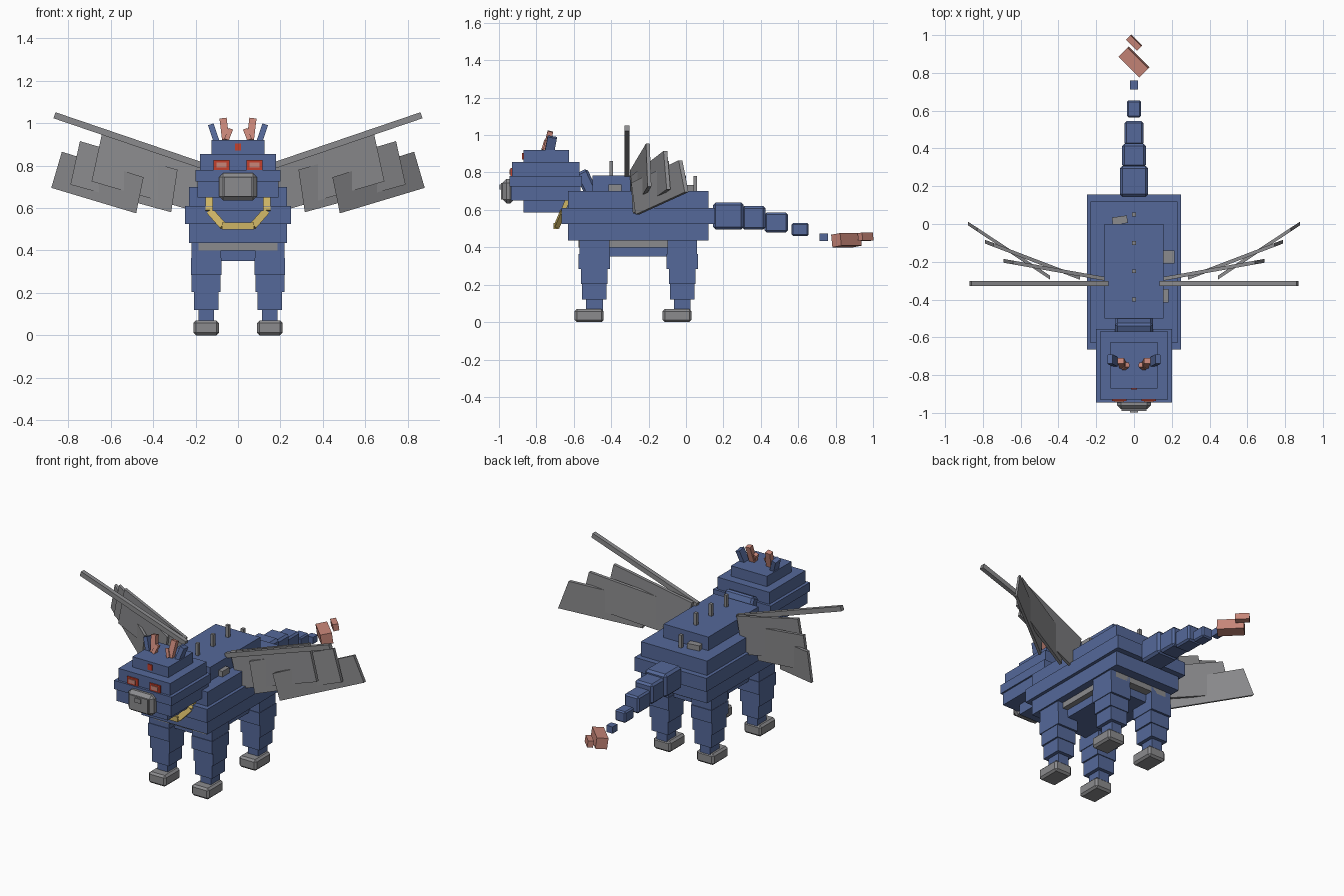
import bpy
import bmesh
import math
from mathutils import Vector, Matrix, Euler

default_cube = bpy.data.objects.get("Cube")
if default_cube:
    bpy.data.objects.remove(default_cube, do_unlink=True)


def make_material(name, colour):
    material = bpy.data.materials.new(name)
    material.use_nodes = True
    rgba = (*colour, 1.0)
    material.diffuse_color = rgba
    material.node_tree.nodes["Principled BSDF"].inputs["Base Color"].default_value = rgba
    return material


BLUE = make_material("slate blue", (0.09, 0.14, 0.32))
GREY = make_material("stone grey", (0.26, 0.26, 0.27))
PINK = make_material("salmon pink", (0.58, 0.24, 0.19))
GOLD = make_material("pale gold", (0.62, 0.46, 0.13))
RED = make_material("bright red", (0.55, 0.05, 0.025))


def finish(bm, name, material, bevel=0):
    bmesh.ops.recalc_face_normals(bm, faces=bm.faces)
    mesh = bpy.data.meshes.new(name)
    bm.to_mesh(mesh)
    bm.free()
    mesh.materials.append(material)
    part = bpy.data.objects.new(name, mesh)
    bpy.context.scene.collection.objects.link(part)
    if bevel:
        modifier = part.modifiers.new("chamfer", "BEVEL")
        modifier.width = bevel
        modifier.segments = 1
    return part


def box(name, material, centre, size, turn=(0, 0, 0), bevel=0):
    """Box from its centre, full size and rotation in degrees."""
    bm = bmesh.new()
    rotation = Euler([math.radians(angle) for angle in turn]).to_matrix().to_4x4()
    scale = Matrix.Diagonal((*size, 1))
    bmesh.ops.create_cube(bm, size=1, matrix=Matrix.Translation(centre) @ rotation @ scale)
    return finish(bm, name, material, bevel)


def layer(name, material, half_width, y_range, z_range, x=0, bevel=0):
    """Upright box given by its half width and its extents along y and z."""
    (back, front), (low, high) = y_range, z_range
    centre = (x, (back + front) / 2, (low + high) / 2)
    return box(name, material, centre, (half_width * 2, front - back, high - low), bevel=bevel)


def bar(name, material, start, end, width, depth):
    """Straight square bar between two points."""
    start, end = Vector(start), Vector(end)
    along = (end - start).normalized()
    across = along.cross(Vector((0, 1, 0))).normalized()
    third = across.cross(along)
    matrix = Matrix((across, third, along)).transposed().to_4x4()
    matrix.translation = (start + end) / 2
    bm = bmesh.new()
    scale = Matrix.Diagonal((width, depth, (end - start).length, 1))
    bmesh.ops.create_cube(bm, size=1, matrix=matrix @ scale)
    return finish(bm, name, material)


# Body: stacked slabs
layer("belly", BLUE, 0.15, (-0.52, 0.01), (0.35, 0.41))
layer("belly_plate", GREY, 0.185, (-0.575, 0.06), (0.40, 0.44))
layer("lower_body", BLUE, 0.23, (-0.63, 0.12), (0.435, 0.525))
layer("middle_body", BLUE, 0.25, (-0.665, 0.155), (0.525, 0.61))
layer("upper_body", BLUE, 0.23, (-0.63, 0.12), (0.61, 0.70))
layer("back_hump", BLUE, 0.155, (-0.5, 0), (0.70, 0.785))
box("neck", BLUE, (0, -0.525, 0.73), (0.2, 0.07, 0.17), (25, 0, 0), 0.012)

# Spines and loose stones on the back
for y in (-0.4, -0.25, -0.1, 0.05):
    low = 0.70 if y > 0 else 0.78
    layer("back_spine", GREY, 0.01, (y - 0.01, y + 0.01), (low, low + 0.08))
box("side_stone", GREY, (0.185, -0.175, 0.715), (0.06, 0.07, 0.04))
box("shoulder_stone", GREY, (0.165, -0.38, 0.715), (0.035, 0.07, 0.04))
box("rump_stone", GREY, (-0.075, 0.02, 0.715), (0.08, 0.04, 0.035), (0, 0, 8))

# Head: stacked slabs
layer("jaw", BLUE, 0.12, (-0.87, -0.58), (0.585, 0.65))
layer("lower_head", BLUE, 0.19, (-0.935, -0.565), (0.65, 0.725))
layer("middle_head", BLUE, 0.2, (-0.945, -0.555), (0.725, 0.78))
layer("upper_head", BLUE, 0.18, (-0.93, -0.57), (0.78, 0.855))
layer("crown", BLUE, 0.125, (-0.87, -0.625), (0.855, 0.92))
layer("snout", GREY, 0.09, (-0.98, -0.92), (0.635, 0.765), bevel=0.02)
layer("snout_front", GREY, 0.065, (-0.99, -0.95), (0.655, 0.745))
layer("nose", GREY, 0.02, (-0.997, -0.96), (0.71, 0.737))
layer("forehead_gem", RED, 0.015, (-0.876, -0.86), (0.87, 0.905))

for side in (-1, 1):
    # Eyes, horns and ears
    layer("eye_rim", RED, 0.038, (-0.938, -0.92), (0.78, 0.825), side * 0.078)
    layer("eye", PINK, 0.024, (-0.943, -0.92), (0.79, 0.815), side * 0.078)
    bar("horn", PINK, (side * 0.058, -0.75, 0.92), (side * 0.07, -0.725, 1.02), 0.034, 0.03)
    bar("horn_prong", PINK, (side * 0.055, -0.76, 0.92), (side * 0.035, -0.745, 0.97), 0.022, 0.025)
    bar("ear", BLUE, (side * 0.1, -0.73, 0.91), (side * 0.127, -0.715, 0.99), 0.028, 0.05)

    # Collar sides
    shoulder, bend = (side * 0.132, -0.635, 0.65), (side * 0.132, -0.66, 0.585)
    bar("collar_top", GOLD, shoulder, bend, 0.04, 0.025)
    bar("collar_slope", GOLD, bend, (side * 0.07, -0.69, 0.515), 0.035, 0.025)

    # Legs: tapering blocks with a chamfered foot
    for y in (-0.49, -0.02):
        blocks = [(0.07, 0.08, 0.365, 0.44), (0.072, 0.084, 0.285, 0.365), (0.068, 0.071, 0.205, 0.285),
                  (0.058, 0.066, 0.12, 0.205), (0.036, 0.045, 0.06, 0.12)]
        for width, depth, low, high in blocks:
            layer("leg_block", BLUE, width, (y - depth, y + depth), (low, high), side * 0.15)
        layer("foot", GREY, 0.06, (y - 0.105, y + 0.05), (0, 0.07), side * 0.15, 0.012)

    # Wing: a spar with three overlapping flat feathers
    bar("wing_spar", GREY, (side * 0.14, -0.315, 0.79), (side * 0.865, -0.315, 1.037), 0.03, 0.027)
    feathers = [  # inner and outer plan points, then (x, z) corners
        ((0.155, -0.29), (0.69, -0.195), [(0.155, 0.81), (0.64, 0.955), (0.69, 0.725), (0.205, 0.585)]),
        ((0.3, -0.28), (0.785, -0.095), [(0.285, 0.78), (0.745, 0.915), (0.79, 0.71), (0.315, 0.58)]),
        ((0.45, -0.28), (0.875, 0), [(0.445, 0.745), (0.83, 0.865), (0.88, 0.695), (0.48, 0.575)]),
    ]
    for inner, outer, corners in feathers:
        slope = (outer[1] - inner[1]) / (outer[0] - inner[0])
        bm = bmesh.new()
        sheets = []
        for shift in (-0.01, 0.01):
            sheets.append([bm.verts.new((side * x, inner[1] + (x - inner[0]) * slope + shift, z))
                           for x, z in corners])
        near, far = sheets
        bm.faces.new(near)
        bm.faces.new(far[::-1])
        for i in range(4):
            j = (i + 1) % 4
            bm.faces.new((near[i], far[i], far[j], near[j]))
        finish(bm, "wing_feather", GREY)

bar("collar_front", GOLD, (-0.075, -0.695, 0.515), (0.075, -0.695, 0.515), 0.032, 0.025)

# Tail: shrinking blocks that end in a tilted tip
layer("tail_root", BLUE, 0.075, (0.145, 0.308), (0.495, 0.64), bevel=0.014)
layer("tail_second", BLUE, 0.063, (0.3, 0.425), (0.495, 0.62), bevel=0.012)
layer("tail_third", BLUE, 0.05, (0.42, 0.545), (0.48, 0.585), bevel=0.01)
layer("tail_fourth", BLUE, 0.037, (0.565, 0.655), (0.46, 0.53), bevel=0.008)
layer("tail_fifth", BLUE, 0.022, (0.713, 0.76), (0.433, 0.475))
box("tail_tip", PINK, (0, 0.858, 0.438), (0.155, 0.068, 0.068), (8, 0, -45))
box("tail_point", PINK, (0, 0.96, 0.456), (0.082, 0.034, 0.042), (8, 0, -45))
